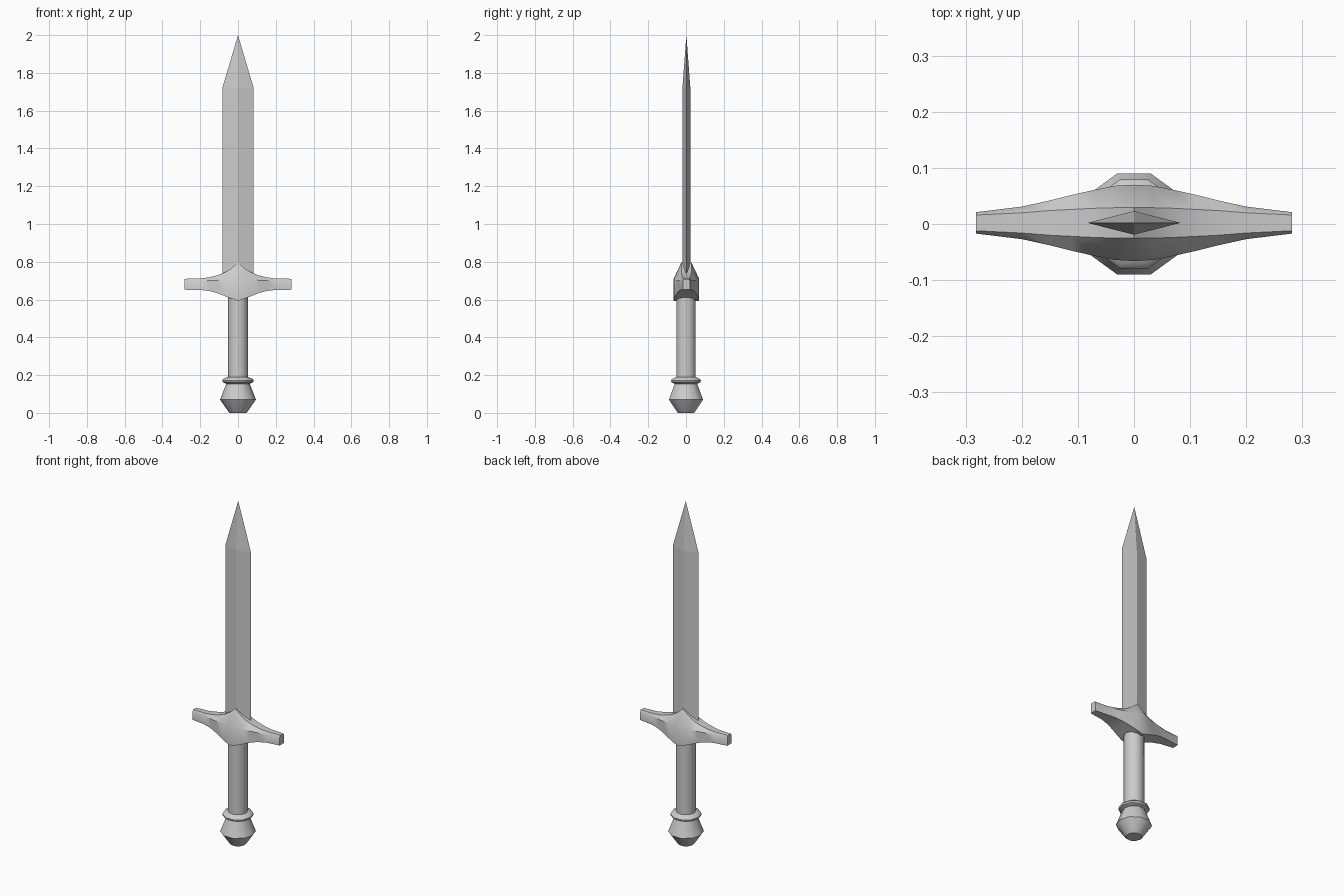
import bpy, bmesh, math

cube = bpy.data.objects.get("Cube")
if cube:
    bpy.data.objects.remove(cube, do_unlink=True)

grey = bpy.data.materials.new("plain_grey")
grey.use_nodes = True
COLOUR = (0.6, 0.6, 0.6, 1)
grey.diffuse_color = COLOUR
grey.node_tree.nodes["Principled BSDF"].inputs["Base Color"].default_value = COLOUR


def loft(name, rings, smooth_angle=None):
    """Skin a list of closed rings, cap both ends; a one-point ring makes a tip."""
    bm = bmesh.new()
    loops = [[bm.verts.new(p) for p in ring] for ring in rings]
    for a, b in zip(loops, loops[1:]):
        n = len(a)
        for i in range(n):
            j = (i + 1) % n
            if len(b) == 1:
                bm.faces.new((a[i], a[j], b[0]))
            else:
                bm.faces.new((a[i], a[j], b[j], b[i]))
    for end in (loops[0], loops[-1]):
        if len(end) > 2:
            bm.faces.new(end)
    bmesh.ops.recalc_face_normals(bm, faces=bm.faces)
    mesh = bpy.data.meshes.new(name)
    bm.to_mesh(mesh)
    bm.free()
    mesh.materials.append(grey)
    obj = bpy.data.objects.new(name, mesh)
    bpy.context.collection.objects.link(obj)
    if smooth_angle:
        bpy.ops.object.select_all(action='DESELECT')
        obj.select_set(True)
        bpy.context.view_layer.objects.active = obj
        bpy.ops.object.shade_smooth_by_angle(angle=math.radians(smooth_angle))
    return obj


def turned(name, profile, sides=10):
    """Ten-sided turned part from (radius, height) pairs."""
    turn = 2 * math.pi / sides
    return loft(name, [[(r * math.cos(i * turn), r * math.sin(i * turn), z)
                        for i in range(sides)] for r, z in profile], 40)


# Blade: diamond section running to a point
def diamond(z):
    return [(0.083, 0.002, z), (0, 0.023, z), (-0.083, 0.002, z), (0, -0.019, z)]


loft("blade", [diamond(0.68), diamond(1.72), [(0, 0.002, 2.0)]])

# Crossguard: x, half depth, top half depth, bottom, shoulder, top
half = [
    (0.0, 0.068, 0.027, 0.593, 0.709, 0.796),
    (0.035, 0.066, 0.027, 0.605, 0.707, 0.765),
    (0.07, 0.059, 0.026, 0.618, 0.704, 0.743),
    (0.11, 0.050, 0.024, 0.634, 0.702, 0.728),
    (0.15, 0.040, 0.022, 0.645, 0.700, 0.718),
    (0.20, 0.029, 0.018, 0.651, 0.699, 0.711),
    (0.282, 0.019, 0.014, 0.652, 0.700, 0.710),
]
stations = [(-s[0], *s[1:]) for s in reversed(half[1:])] + half
loft("crossguard", [[(x, 0.002 + y, z) for y, z in
                     ((-w, lo), (w, lo), (w, mid), (t, hi), (-t, hi), (-w, mid))]
                    for x, w, t, lo, mid, hi in stations], 40)

# Grip, collar and pommel
turned("grip", [(0.054, 0.15), (0.054, 0.66)])
turned("collar", [(0.060, 0.153), (0.081, 0.163), (0.083, 0.172),
                  (0.078, 0.180), (0.056, 0.190)])
turned("pommel", [(0.043, 0.0), (0.053, 0.010), (0.095, 0.070), (0.060, 0.160)])
